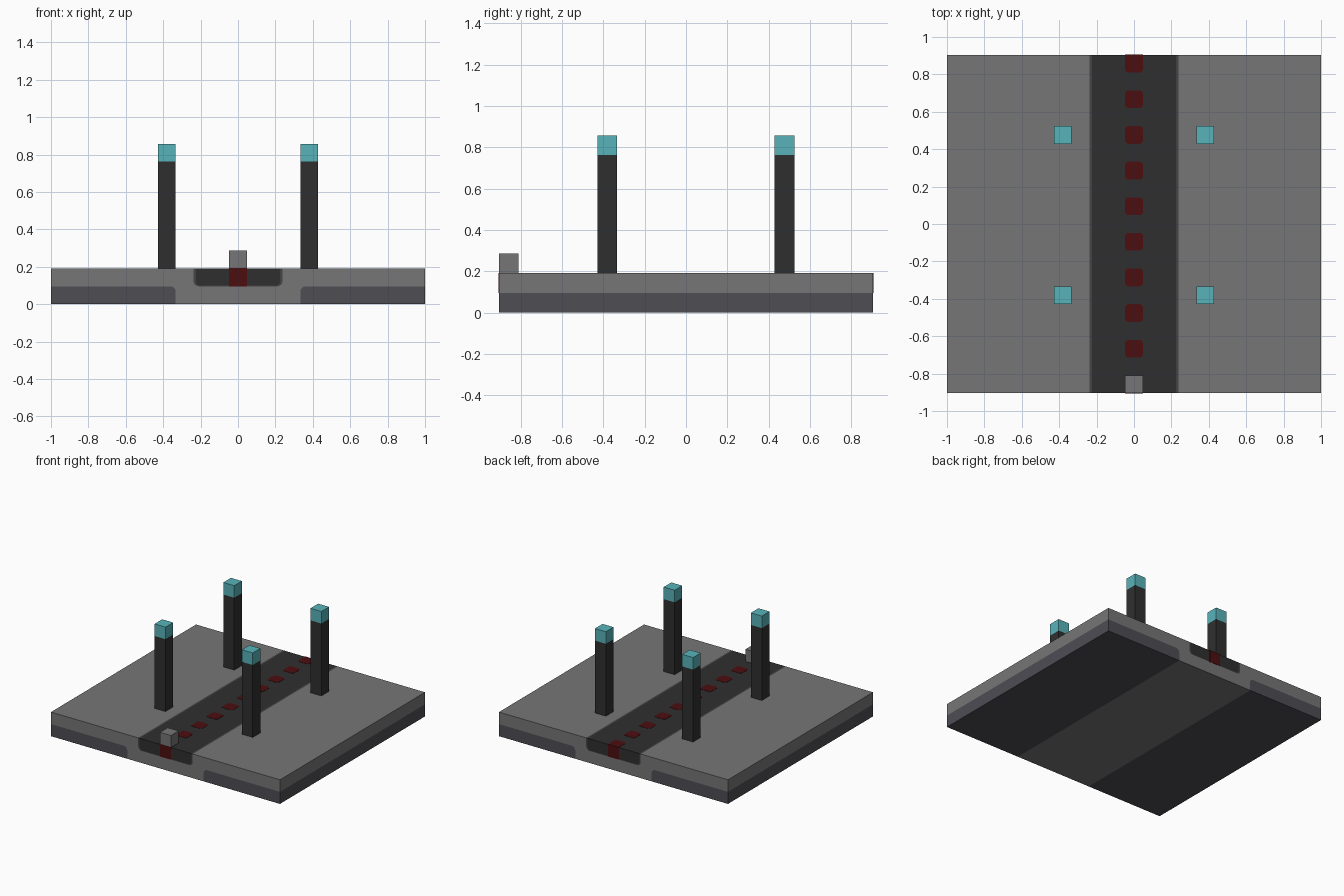
import bpy, math
from mathutils import Vector

cube = bpy.data.objects.get("Cube")
if cube:
    bpy.data.objects.remove(cube, do_unlink=True)

U = 2 / 21          # grid cell
Y = 9.5             # half depth in cells


def srgb(*rgb):
    return [((c / 255 + 0.055) / 1.055) ** 2.4 for c in rgb] + [1]


def material(name, *rgb):
    m = bpy.data.materials.new(name)
    m.use_nodes = True
    m.diffuse_color = srgb(*rgb)
    m.node_tree.nodes["Principled BSDF"].inputs["Base Color"].default_value = srgb(*rgb)
    return m


stone = material("grey stone", 118, 118, 118)
slate = material("dark slate", 78, 77, 84)
black = material("charcoal", 47, 47, 47)
edge = material("dark grey edge", 68, 68, 70)
red = material("deep red", 76, 14, 16)
teal = material("teal glow", 88, 180, 186)


def outline(corners):
    """Turn (a, b, radius) corners into a polygon with rounded corners."""
    pts = []
    for i, (a, b, r) in enumerate(corners):
        p = Vector((a, b))
        if not r:
            pts.append(p)
            continue
        d = (Vector(corners[i - 1][:2]) - p).normalized()
        e = (Vector(corners[(i + 1) % len(corners)][:2]) - p).normalized()
        centre = p + (d + e) * r
        for k in range(5):
            t = k * math.pi / 8
            pts.append(centre - e * r * math.cos(t) - d * r * math.sin(t))
    return pts


def prism(name, corners, low, high, mat, axis="z"):
    """Extrude an outline along z, or an x-z profile along y. Cell units."""
    pts = outline(corners)
    n = len(pts)
    place = (lambda p, h: (p.x, p.y, h)) if axis == "z" else (lambda p, h: (p.x, -h, p.y))
    verts = [Vector(place(p, h)) * U for h in (low, high) for p in pts]
    faces = [list(range(n))[::-1], list(range(n, 2 * n))]
    faces += [(i, (i + 1) % n, (i + 1) % n + n, i + n) for i in range(n)]
    mesh = bpy.data.meshes.new(name)
    mesh.from_pydata(verts, [], faces)
    mesh.materials.append(mat)
    ob = bpy.data.objects.new(name, mesh)
    bpy.context.collection.objects.link(ob)
    return ob


def rect(x, y, w=0.5, d=0.5, front_r=0, back_r=0):
    return [(x - w, y - d, front_r), (x + w, y - d, front_r),
            (x + w, y + d, back_r), (x - w, y + d, back_r)]


# Platform with a central channel and notched undersides (mirrored profile)
right = [(3.5, 0, 0), (3.5, 1, 0.3), (10.5, 1, 0), (10.5, 2, 0),
         (2.5, 2, 0), (2.5, 1, 0.3)]
left = [(-x, z, r) for x, z, r in reversed(right)]
prism("platform", right + left, -Y, Y, stone, "y")

# Slate foundations filling the notches
foot = [(3.5, 0, 0), (10.5, 0, 0), (10.5, 1, 0), (3.5, 1, 0.3)]
prism("left_foundation", foot, -Y, Y, slate, "y")
prism("right_foundation", [(-x, z, r) for x, z, r in reversed(foot)], -Y, Y, slate, "y")

# Channel lining and the dark runway within it
outer = [(-2.5, 2, 0), (-2.5, 1, 0.3), (2.5, 1, 0.3), (2.5, 2, 0)]
inner = [(-2.37, 2, 0), (-2.37, 1.04, 0.25), (2.37, 1.04, 0.25), (2.37, 2, 0)]
prism("channel_lining", outer + inner[::-1], -Y, Y, edge, "y")
prism("runway", inner[::-1], -Y, Y, black, "y")

# Red studs along the runway; end studs are square where they meet the edge
for i in range(10):
    y = 2 * i - 9
    first, last = i == 0, i == 9
    prism(f"runway_stud_{i + 1}",
          rect(0, y, front_r=0 if first else 0.2, back_r=0 if last else 0.2),
          1, 2.02, red)
    # end studs show on the platform's end faces
    if first or last:
        end = math.copysign(Y, y)
        prism("front_stud_face" if first else "back_stud_face",
              rect(0, end, 0.5, 0.02), 1, 2.02, red)

# Marker block at the front edge
prism("front_marker", rect(0, -9), 2, 3, stone)

# Four pillars with glowing caps
for side, x in (("left", 4), ("right", -4)):
    for end, y in (("front", -4), ("back", 5)):
        prism(f"{end}_{side}_pillar", rect(x, y), 2, 8, black)
        prism(f"{end}_{side}_cap", rect(x, y), 8, 9, teal)
